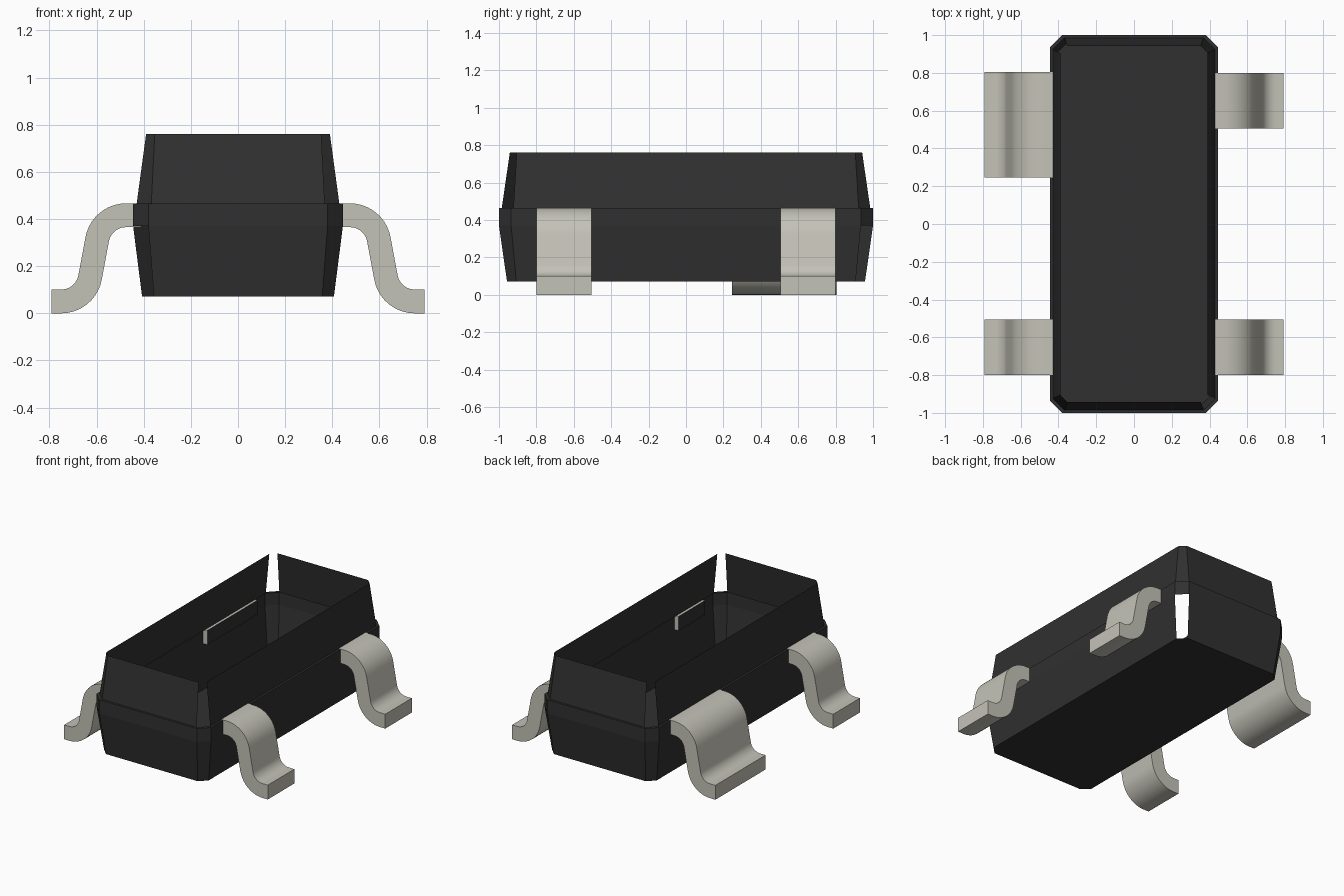
import bpy, bmesh, math

cube = bpy.data.objects.get("Cube")
if cube:
    bpy.data.objects.remove(cube, do_unlink=True)


def material(name, rgb):
    m = bpy.data.materials.new(name)
    m.use_nodes = True
    m.diffuse_color = (*rgb, 1)
    bsdf = m.node_tree.nodes["Principled BSDF"]
    bsdf.inputs["Base Color"].default_value = (*rgb, 1)
    bsdf.inputs["Roughness"].default_value = 0.6
    return m


BLACK = material("black plastic", (0.03, 0.03, 0.03))
TIN = material("tinned metal", (0.55, 0.54, 0.475))


def make_object(name, bm, mats):
    mesh = bpy.data.meshes.new(name)
    bm.to_mesh(mesh)
    bm.free()
    for m in mats:
        mesh.materials.append(m)
    ob = bpy.data.objects.new(name, mesh)
    bpy.context.collection.objects.link(ob)
    return ob


def octagon(bm, hx, hy, c, z):
    """Counter-clockwise rectangle with chamfered corners."""
    pts = [(hx, -hy + c), (hx, hy - c), (hx - c, hy), (-hx + c, hy),
           (-hx, hy - c), (-hx, -hy + c), (-hx + c, -hy), (hx - c, -hy)]
    return [bm.verts.new((x, y, z)) for x, y in pts]


# Body shell: open at the top, with slots at alternating corners
# Side indices 1, 3, 5, 7 are the corners ++, -+, --, +-
RINGS = [(0.407, 0.957, 0.05, 0.072), (0.445, 1.0, 0.065, 0.37),
         (0.445, 1.0, 0.065, 0.465), (0.43, 0.985, 0.062, 0.465),
         (0.39, 0.942, 0.037, 0.76)]
OPEN_CORNERS = {0: (1, 5), 3: (3, 7)}

bm = bmesh.new()
rings = [octagon(bm, *r) for r in RINGS]
for level, (low, high) in enumerate(zip(rings, rings[1:])):
    for i in range(8):
        if i in OPEN_CORNERS.get(level, ()):
            continue
        j = (i + 1) % 8
        bm.faces.new((low[i], low[j], high[j], high[i]))
bm.faces.new(rings[0][::-1])
make_object("body_shell", bm, [BLACK])


# Gull-wing lead: two opposite bends of constant thickness
def arc(cx, cz, r, a0, a1, n=10):
    angles = [math.radians(a0 + (a1 - a0) * k / n) for k in range(n + 1)]
    return [(cx + r * math.cos(a), cz + r * math.sin(a)) for a in angles]


INNER_END, OUTER_END = 0.412, 0.792
R_BIG, R_SMALL = 0.175, 0.074
UPPER, LOWER = (0.475, 0.2915), (0.75, 0.175)
PROFILE = ([(INNER_END, UPPER[1] + R_BIG)] + arc(*UPPER, R_BIG, 90, 10)
           + arc(*LOWER, R_SMALL, 190, 270)
           + [(OUTER_END, LOWER[1] - R_SMALL), (OUTER_END, 0)]
           + arc(*LOWER, R_BIG, 270, 190) + arc(*UPPER, R_SMALL, 10, 90)
           + [(INNER_END, UPPER[1] + R_SMALL)])


def lead(name, side, y0, y1):
    bm = bmesh.new()
    near = [bm.verts.new((side * x, y0, z)) for x, z in PROFILE]
    far = [bm.verts.new((side * x, y1, z)) for x, z in PROFILE]
    bm.faces.new(near)
    bm.faces.new(far[::-1])
    for i in range(len(near)):
        j = (i + 1) % len(near)
        f = bm.faces.new((near[i], far[i], far[j], near[j]))
        # Hidden end inside the shell is covered in plastic
        if all(abs(v.co.x) < INNER_END + 0.001 for v in f.verts):
            f.material_index = 1
    bmesh.ops.recalc_face_normals(bm, faces=bm.faces)
    ob = make_object(name, bm, [TIN, BLACK])
    bpy.ops.object.select_all(action='DESELECT')
    ob.select_set(True)
    bpy.context.view_layer.objects.active = ob
    bpy.ops.object.shade_smooth_by_angle(angle=math.radians(30))


lead("front_left_lead", 1, -0.8, -0.505)
lead("back_left_lead", 1, 0.505, 0.8)
lead("front_right_lead", -1, -0.8, -0.505)
lead("wide_back_right_lead", -1, 0.247, 0.805)
